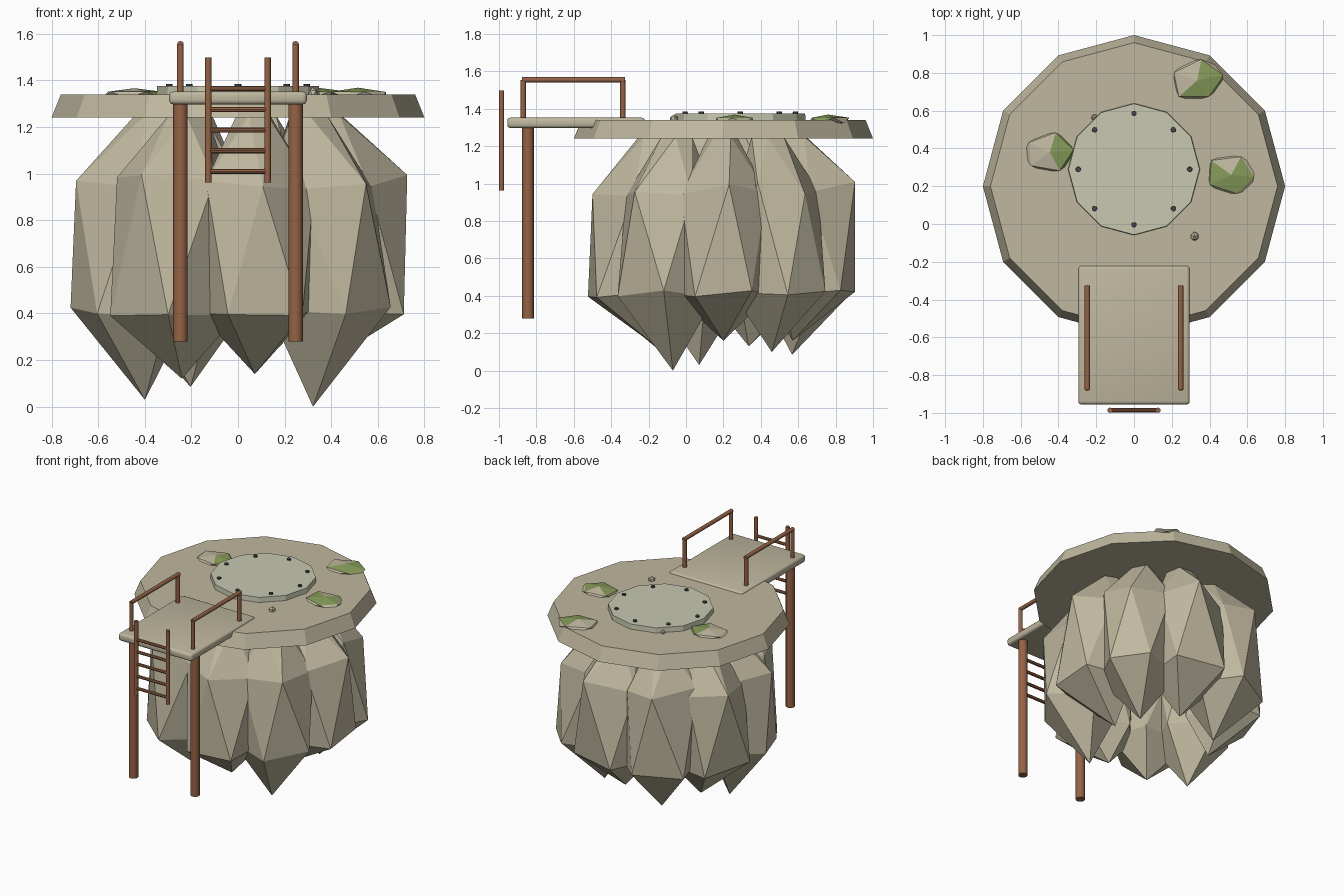
import bpy, bmesh, random
from math import sin, cos, pi, radians
from mathutils import Vector

if "Cube" in bpy.data.objects:
    bpy.data.objects.remove(bpy.data.objects["Cube"])

random.seed(4)


def mat(name, r, g, b):
    m = bpy.data.materials.new(name)
    m.diffuse_color = (r, g, b, 1)
    m.use_nodes = True
    m.node_tree.nodes["Principled BSDF"].inputs["Base Color"].default_value = m.diffuse_color
    return m


STONE = mat("stone", 0.52, 0.475, 0.345)
PAD = mat("pale_stone", 0.58, 0.58, 0.44)
WOOD = mat("wood", 0.30, 0.125, 0.06)
MOSS = mat("moss", 0.24, 0.33, 0.10)
IRON = mat("iron", 0.05, 0.065, 0.065)


def finish(bm, name, *mats):
    bmesh.ops.recalc_face_normals(bm, faces=bm.faces)
    me = bpy.data.meshes.new(name)
    bm.to_mesh(me)
    bm.free()
    ob = bpy.data.objects.new(name, me)
    bpy.context.collection.objects.link(ob)
    for m in mats:
        me.materials.append(m)
    return ob


def smooth(ob):
    bpy.ops.object.select_all(action='DESELECT')
    ob.select_set(True)
    bpy.context.view_layer.objects.active = ob
    bpy.ops.object.shade_smooth_by_angle(angle=radians(40))


def disc(name, x, y, z0, z1, r0, r1, n, m):
    """Tapered n-sided disc with a corner pointing along +x."""
    bm = bmesh.new()
    rings = [[bm.verts.new((x + r * cos(2 * pi * i / n), y + r * sin(2 * pi * i / n), z))
              for i in range(n)] for r, z in ((r0, z0), (r1, z1))]
    for ring in rings:
        bm.faces.new(ring)
    for i in range(n):
        j = (i + 1) % n
        bm.faces.new((rings[0][i], rings[0][j], rings[1][j], rings[1][i]))
    return finish(bm, name, m)


def rod(name, a, b, r, n=12):
    a, b = Vector(a), Vector(b)
    bm = bmesh.new()
    bmesh.ops.create_cone(bm, cap_ends=True, segments=n, radius1=r, radius2=r, depth=(b - a).length)
    ob = finish(bm, name, WOOD)
    ob.rotation_mode = 'QUATERNION'
    ob.rotation_quaternion = (b - a).to_track_quat('Z', 'Y')
    ob.location = (a + b) / 2
    smooth(ob)
    return ob


def hanging_rock(name, deg, tip_r, tip_z):
    """Faceted crystal: small top, two five-sided rings, pointed tip below."""
    j = lambda s: random.uniform(-s, s)
    a = radians(deg)
    out, side = Vector((cos(a), sin(a), 0)), Vector((-sin(a), cos(a), 0))
    centre = Vector((0, 0.2, 0))
    bm = bmesh.new()
    # height, distance from middle, ring radius, turn, height jitter
    for z, d, r, turn, jz in ((1.25, 0.38, 0.085, 0.5, 0.0), (0.97, 0.475, 0.245, 0.0, 0.04),
                              (0.41, 0.49, 0.27, 0.5, 0.02)):
        for i in range(5):
            t = 2 * pi * (i + turn) / 5 + j(0.14)
            rr = r + j(0.012)
            p = centre + out * (d + rr * cos(t)) + side * rr * sin(t)
            bm.verts.new((p.x, p.y, z + j(jz)))
    tip = centre + out * tip_r
    bm.verts.new((tip.x, tip.y, tip_z))
    res = bmesh.ops.convex_hull(bm, input=bm.verts[:])
    loose = [g for g in res["geom_interior"] if isinstance(g, bmesh.types.BMVert)]
    bmesh.ops.delete(bm, geom=loose, context='VERTS')
    return finish(bm, name, STONE)


def boulder(name, loc, size, turn, moss_dir=None):
    bm = bmesh.new()
    bmesh.ops.create_icosphere(bm, subdivisions=1, radius=1)
    for v in bm.verts:
        v.co *= random.uniform(0.92, 1.1)
    bm.normal_update()
    if moss_dir is not None:
        d = Vector(moss_dir).normalized()
        for f in bm.faces:
            f.material_index = int(f.normal.dot(d) > 0.6)
    ob = finish(bm, name, STONE, MOSS)
    ob.location, ob.scale, ob.rotation_euler = loc, size, (0, 0, turn)


# ring of hanging rocks
for k, spec in enumerate([(0, 0.33, 0.16), (-40, 0.42, 0.0), (-79, 0.38, 0.14), (-124, 0.43, 0.12),
                          (-162, 0.42, 0.03), (159, 0.38, 0.13), (119, 0.42, 0.085),
                          (77, 0.38, 0.16), (38, 0.42, 0.10)]):
    hanging_rock(f"hanging_rock_{k + 1}", *spec)

# plateau slab and round pad with bolts
disc("plateau", 0, 0.2, 1.24, 1.34, 0.80, 0.76, 12, STONE)
disc("round_pad", 0, 0.29, 1.33, 1.376, 0.35, 0.347, 12, PAD)
for k in range(8):
    a = k * pi / 4
    disc(f"pad_bolt_{k + 1}", 0.295 * cos(a), 0.29 + 0.295 * sin(a), 1.37, 1.385, 0.015, 0.014, 8, IRON)

# mossy boulders and pebbles
boulder("mossy_boulder_right", (0.515, 0.26, 1.338), (0.145, 0.115, 0.03), -0.1, (0.1, -0.3, 1))
boulder("mossy_boulder_back", (0.335, 0.76, 1.338), (0.145, 0.115, 0.03), 0.2, (0.7, -0.2, 0.8))
boulder("mossy_boulder_left", (-0.445, 0.38, 1.338), (0.145, 0.115, 0.03), 0.1, (1, 0.2, 0.5))
boulder("pebble_front", (0.32, -0.065, 1.345), (0.024, 0.024, 0.024), 0.4)
boulder("pebble_back", (-0.21, 0.565, 1.343), (0.018, 0.018, 0.018), 0.9)

# landing platform with rounded edges
bm = bmesh.new()
bmesh.ops.create_cube(bm, size=1)
for v in bm.verts:
    v.co = (v.co.x * 0.59, v.co.y * 0.735 - 0.588, v.co.z * 0.055 + 1.325)
bmesh.ops.bevel(bm, geom=bm.edges[:], offset=0.017, segments=3, profile=0.5, affect='EDGES')
smooth(finish(bm, "landing_platform", STONE))

# legs, railings and ladder stiles, one per side
for s, tag in ((-1, "left"), (1, "right")):
    x = s * 0.247
    rod(f"leg_{tag}", (x, -0.845, 0.28), (x, -0.845, 1.32), 0.031)
    rod(f"rail_post_front_{tag}", (x, -0.87, 1.34), (x, -0.87, 1.555), 0.014)
    rod(f"rail_post_back_{tag}", (x, -0.338, 1.34), (x, -0.338, 1.555), 0.014)
    rod(f"rail_bar_{tag}", (x, -0.876, 1.555), (x, -0.326, 1.555), 0.014)
    rod(f"ladder_stile_{tag}", (s * 0.127, -0.986, 0.963), (s * 0.127, -0.986, 1.498), 0.014)

# ladder rungs
for k in range(5):
    z = 1.01 + 0.0885 * k
    rod(f"ladder_rung_{k + 1}", (-0.127, -0.986, z), (0.127, -0.986, z), 0.011, 8)
